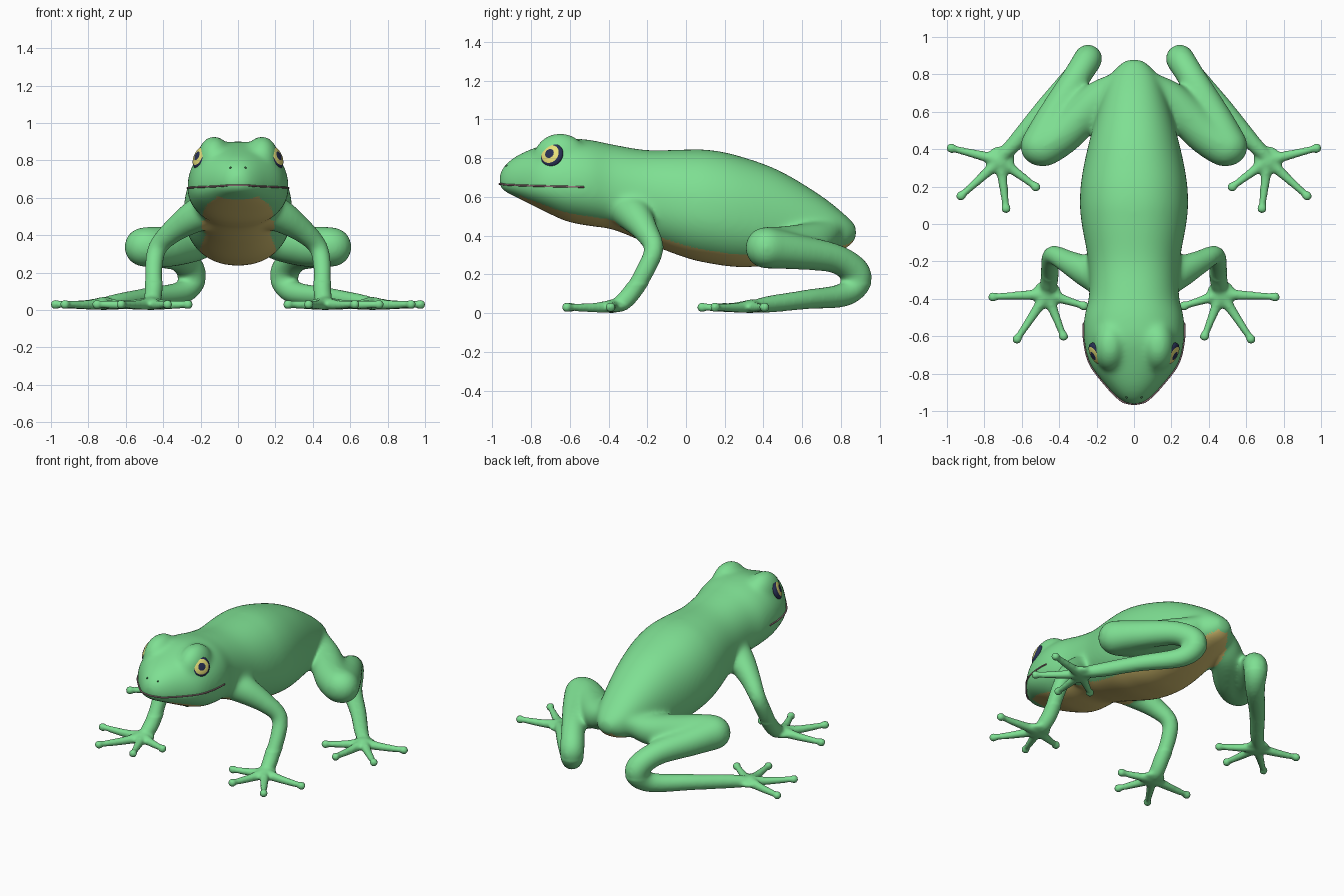
import bpy, bmesh, math
from mathutils import Vector, Matrix

if "Cube" in bpy.data.objects:
    bpy.data.objects.remove(bpy.data.objects["Cube"])


def material(name, col):
    m = bpy.data.materials.new(name)
    m.diffuse_color = (*col, 1)
    m.use_nodes = True
    m.node_tree.nodes["Principled BSDF"].inputs["Base Color"].default_value = m.diffuse_color
    return m


GREEN = material("skin green", (0.21, 0.74, 0.29))
TAN = material("belly tan", (0.70, 0.55, 0.17))
NAVY = material("eye navy", (0.022, 0.03, 0.09))
YELLOW = material("eye yellow", (0.84, 0.78, 0.20))
MAUVE = material("mouth mauve", (0.30, 0.18, 0.20))
DARK = material("nostril dark green", (0.05, 0.17, 0.07))


def smooth_path(pts, n=8):
    """Catmull-Rom through tuples of any length."""
    out = []
    for i in range(len(pts) - 1):
        p0, p1, p2, p3 = pts[max(i - 1, 0)], pts[i], pts[i + 1], pts[min(i + 2, len(pts) - 1)]
        for k in range(n):
            t = k / n
            out.append(tuple(0.5 * (2 * b + (c - a) * t + (2 * a - 5 * b + 4 * c - d) * t ** 2
                                    + (3 * b - a - 3 * c + d) * t ** 3)
                             for a, b, c, d in zip(p0, p1, p2, p3)))
    return out + [tuple(pts[-1])]


def loft(bm, rings):
    rows = [[bm.verts.new(p) for p in r] for r in rings]
    n = len(rows[0])
    for a, b in zip(rows, rows[1:]):
        for i in range(n):
            bm.faces.new((a[i], a[(i + 1) % n], b[(i + 1) % n], b[i]))
    bm.faces.new(rows[0][::-1])
    bm.faces.new(rows[-1])


def ball(bm, c, r):
    r = r if isinstance(r, tuple) else (r, r, r)
    bmesh.ops.create_uvsphere(bm, u_segments=24, v_segments=16, radius=1,
                              matrix=Matrix.Translation(c) @ Matrix.Diagonal((*r, 1)))


def limb(bm, pts, s):
    """Tapered tube through (x, y, z, radius), rounded at both ends."""
    path = smooth_path([(p[0] * s, *p[1:]) for p in pts])
    pos = [Vector(p[:3]) for p in path]
    side, rings = Vector((0.3, 0.2, 1)), []
    for i, p in enumerate(pos):
        t = (pos[min(i + 1, len(pos) - 1)] - pos[max(i - 1, 0)]).normalized()
        side = (side - t * side.dot(t)).normalized()
        up = t.cross(side)
        rings.append([p + path[i][3] * (side * math.cos(a) + up * math.sin(a))
                      for a in (2 * math.pi * k / 20 for k in range(20))])
    loft(bm, rings)
    for e in (path[0], path[-1]):
        ball(bm, e[:3], e[3] * 0.99)


def add_object(name, bm, mats):
    me = bpy.data.meshes.new(name)
    bm.to_mesh(me)
    bm.free()
    for m in mats:
        me.materials.append(m)
    ob = bpy.data.objects.new(name, me)
    bpy.context.collection.objects.link(ob)
    for p in me.polygons:
        p.use_smooth = True
    return ob


# Body sections: y, half width, z of widest line, top z, bottom z
SECTIONS = smooth_path([
    (-0.965, 0.025, 0.672, 0.712, 0.655), (-0.94, 0.075, 0.664, 0.76, 0.63),
    (-0.87, 0.145, 0.66, 0.815, 0.595), (-0.75, 0.235, 0.656, 0.865, 0.535),
    (-0.62, 0.268, 0.653, 0.90, 0.475), (-0.50, 0.266, 0.648, 0.895, 0.45),
    (-0.375, 0.24, 0.62, 0.87, 0.43), (-0.20, 0.245, 0.58, 0.842, 0.36),
    (0, 0.28, 0.54, 0.845, 0.285), (0.13, 0.29, 0.52, 0.842, 0.255),
    (0.28, 0.275, 0.50, 0.81, 0.237), (0.48, 0.23, 0.46, 0.737, 0.25),
    (0.69, 0.168, 0.42, 0.612, 0.29), (0.82, 0.108, 0.41, 0.51, 0.33),
    (0.88, 0.04, 0.42, 0.45, 0.385)])


def section_at(y):
    return min(SECTIONS, key=lambda q: abs(q[0] - y))


def section_ring(q, n=48, e=2 / 2.2):
    y, w, zc, zt, zb = q
    ring = []
    for k in range(n):
        a = 2 * math.pi * k / n
        c, s = math.cos(a), math.sin(a)
        h = zt - zc if s > 0 else zc - zb
        ring.append((w * math.copysign(abs(c) ** e, c), y, zc + h * math.copysign(abs(s) ** e, s)))
    return ring


# All skin parts, gathered then fused
bm = bmesh.new()
loft(bm, [section_ring(q) for q in SECTIONS])
HIND = [(0.10, 0.74, 0.42, 0.07), (0.20, 0.66, 0.37, 0.10), (0.36, 0.50, 0.34, 0.11),
        (0.47, 0.42, 0.338, 0.109), (0.50, 0.415, 0.337, 0.108)]
SHANK = [(0.503, 0.415, 0.337, 0.108), (0.43, 0.57, 0.315, 0.092), (0.31, 0.78, 0.278, 0.077),
         (0.245, 0.885, 0.19, 0.078), (0.295, 0.82, 0.097, 0.062), (0.48, 0.62, 0.07, 0.05),
         (0.63, 0.44, 0.047, 0.044), (0.71, 0.36, 0.036, 0.035)]
ARM = [(0.17, -0.29, 0.53, 0.10), (0.25, -0.255, 0.49, 0.087), (0.35, -0.205, 0.42, 0.066),
       (0.43, -0.165, 0.335, 0.053), (0.45, -0.205, 0.23, 0.051), (0.45, -0.27, 0.12, 0.048),
       (0.457, -0.325, 0.058, 0.046), (0.465, -0.37, 0.036, 0.035)]
HAND_TIPS = [(0.754, -0.39), (0.625, -0.615), (0.377, -0.60), (0.267, -0.438)]
FOOT_TIPS = [(0.976, 0.405), (0.925, 0.15), (0.684, 0.083), (0.525, 0.198)]
for s in (1, -1):
    for path in (HIND, SHANK, ARM):
        limb(bm, path, s)
    for (px, py), tips in (((0.465, -0.375), HAND_TIPS), ((0.715, 0.34), FOOT_TIPS)):
        ball(bm, (px * s, py, 0.032), (0.078, 0.078, 0.027))
        for tx, ty in tips:
            mx, my = (px * 0.6 + tx * 0.4), (py * 0.6 + ty * 0.4)
            limb(bm, [(px, py, 0.036, 0.036), (mx, my, 0.028, 0.026), (tx, ty, 0.03, 0.018)], s)
            ball(bm, (tx * s, ty, 0.03), 0.027)
    # brow bulge
    ball(bm, (0.128 * s, -0.65, 0.80), (0.093, 0.14, 0.131))
bmesh.ops.recalc_face_normals(bm, faces=bm.faces)
raw = add_object("raw_skin", bm, [GREEN])
rm = raw.modifiers.new("fuse", 'REMESH')
rm.mode = 'VOXEL'
rm.voxel_size = 0.0095
sm = raw.modifiers.new("soften", 'SMOOTH')
sm.factor = 0.5
sm.iterations = 8
me = bpy.data.meshes.new_from_object(raw.evaluated_get(bpy.context.evaluated_depsgraph_get()))
bpy.data.objects.remove(raw)
skin = bpy.data.objects.new("frog_skin", me)
bpy.context.collection.objects.link(skin)

# Extra blending above the feet
bm = bmesh.new()
bm.from_mesh(me)
for i in range(24):
    bmesh.ops.smooth_vert(bm, verts=[v for v in bm.verts if v.co.z > 0.15], factor=0.5,
                          use_axis_x=True, use_axis_y=True, use_axis_z=True)
bm.to_mesh(me)
bm.free()
me.materials.clear()
me.materials.append(GREEN)
me.materials.append(TAN)

# Belly colour: underside of the body sections
for p in me.polygons:
    p.use_smooth = True
    p.material_index = 0
    c = p.center
    if -0.86 < c.y < 0.86 and p.normal.z < -0.3:
        y, w, zc, zt, zb = section_at(c.y)
        if (zc - c.z) / (zc - zb) > 0.75 and abs(c.x) < 0.8 * w:
            p.material_index = 1

# Mouth line along the widest edge of the head
lip = [(q[1], q[0], q[2]) for q in SECTIONS if -0.955 < q[0] < -0.53]
line = [(-x, y, z, 0.0048) for x, y, z in lip[::-1]] + [(0, -0.963, 0.667, 0.0048)] \
    + [(x, y, z, 0.0048) for x, y, z in lip]
bm = bmesh.new()
limb(bm, line, 1)
bmesh.ops.recalc_face_normals(bm, faces=bm.faces)
add_object("mouth_line", bm, [MAUVE])

# Eyes with ring colours, and nostrils
for s, side in ((1, "left"), (-1, "right")):
    bm = bmesh.new()
    bmesh.ops.create_uvsphere(bm, u_segments=40, v_segments=40, radius=0.065)
    for f in bm.faces:
        c = f.calc_center_median()
        r = math.hypot(c.x, c.y)
        f.material_index = 1 if 0.024 < r < 0.048 and c.z > 0 else 0
    rot = Vector((0.81 * s, -0.44, 0.36)).to_track_quat('Z', 'Y').to_matrix().to_4x4()
    bm.transform(Matrix.Translation((0.199 * s, -0.694, 0.815)) @ rot
                 @ Matrix.Diagonal((1, 1, 0.42, 1)))
    add_object(side + "_eye", bm, [NAVY, YELLOW])
    bm = bmesh.new()
    y, w, zc, zt, zb = section_at(-0.925)
    z = zc + (zt - zc) * (1 - (0.04 / w) ** 2.2) ** (1 / 2.2)
    ball(bm, (0.04 * s, y, z - 0.003), 0.0055)
    add_object(side + "_nostril", bm, [DARK])
